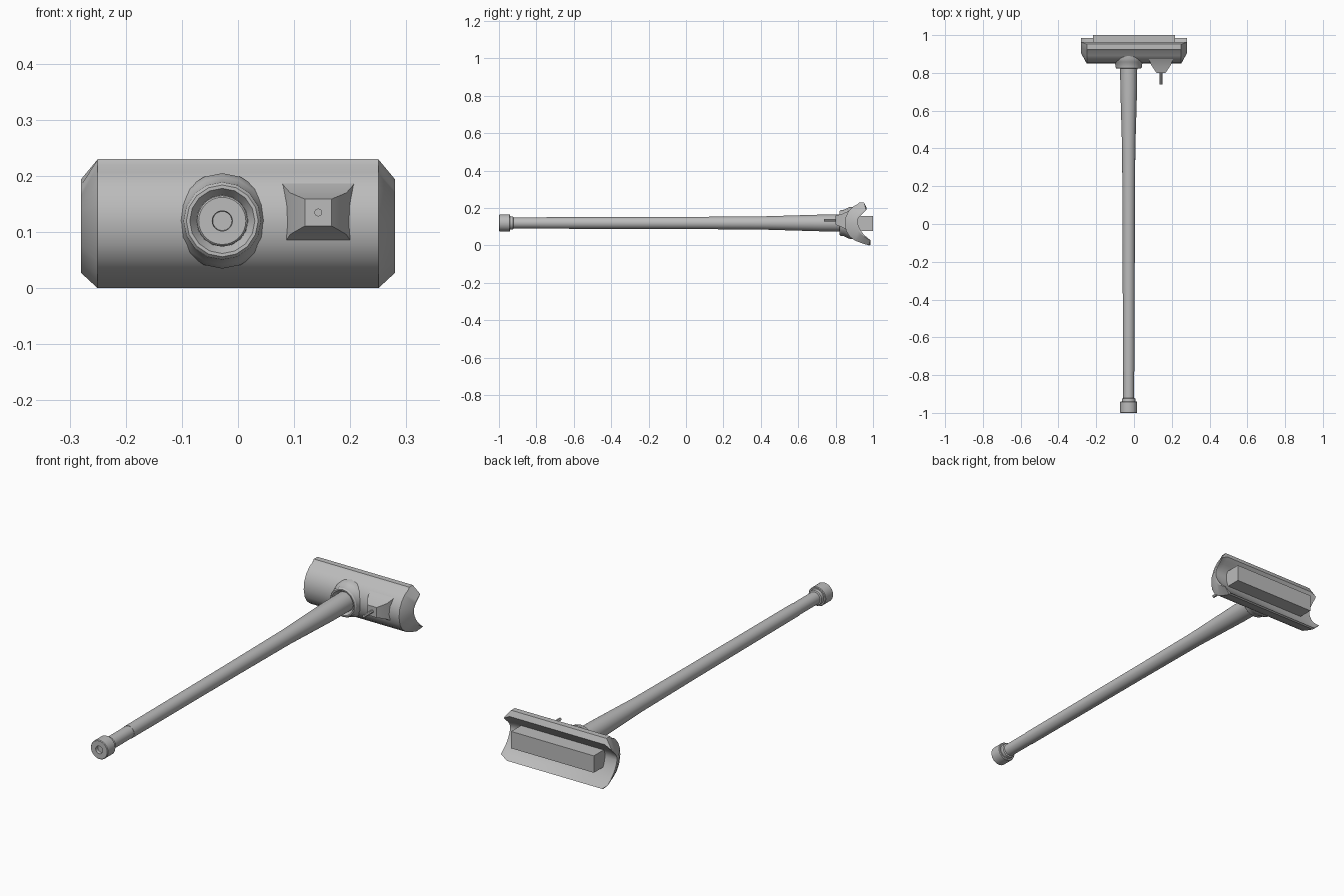
import bpy, bmesh, math

if "Cube" in bpy.data.objects:
    bpy.data.objects.remove(bpy.data.objects["Cube"])

grey = bpy.data.materials.new("plain grey")
grey.diffuse_color = (0.5, 0.5, 0.5, 1)
grey.use_nodes = True
grey.node_tree.nodes["Principled BSDF"].inputs["Base Color"].default_value = grey.diffuse_color


def loft(name, sections, smooth=30):
    """Skin a list of closed sections (equal point counts) and cap both ends."""
    bm = bmesh.new()
    rings = [[bm.verts.new(p) for p in s] for s in sections]
    n = len(rings[0])
    for a, b in zip(rings, rings[1:]):
        for i in range(n):
            j = (i + 1) % n
            bm.faces.new((a[i], a[j], b[j], b[i]))
    bm.faces.new(rings[0][::-1])
    bm.faces.new(rings[-1])
    bmesh.ops.recalc_face_normals(bm, faces=bm.faces)
    me = bpy.data.meshes.new(name)
    bm.to_mesh(me)
    bm.free()
    ob = bpy.data.objects.new(name, me)
    bpy.context.collection.objects.link(ob)
    me.materials.append(grey)
    bpy.ops.object.select_all(action='DESELECT')
    ob.select_set(True)
    bpy.context.view_layer.objects.active = ob
    bpy.ops.object.shade_smooth_by_angle(angle=math.radians(smooth))
    return ob


def turned(name, profile, x, z, sides=32):
    """Round part along y from (y, radius) pairs."""
    return loft(name, [[(x + r * math.cos(2 * math.pi * i / sides), y,
                         z + r * math.sin(2 * math.pi * i / sides))
                        for i in range(sides)] for y, r in profile])


def rect(y, hx, hz, x, z):
    return [(x - hx, y, z - hz), (x + hx, y, z - hz),
            (x + hx, y, z + hz), (x - hx, y, z + hz)]


# Curved head shell: outer and inner (y, z) lines, paired from lower to upper lip
outer = [(0.978, 0.0), (0.94, 0.012), (0.905, 0.025), (0.875, 0.047), (0.856, 0.078),
         (0.849, 0.115), (0.853, 0.150), (0.868, 0.182), (0.892, 0.207),
         (0.918, 0.220), (0.925, 0.230), (0.952, 0.230)]
inner = [(0.986, 0.004), (0.965, 0.025), (0.947, 0.047), (0.933, 0.070), (0.923, 0.095),
         (0.917, 0.120), (0.917, 0.135), (0.922, 0.150), (0.930, 0.163),
         (0.940, 0.176), (0.952, 0.188), (0.964, 0.205)]


def shell_section(x, taper):
    out = []
    for o, i in zip(outer, inner):
        y, z = (a + (b - a) * taper for a, b in zip(o, i))
        out.append((y, z))
    pts = out + inner[::-1]
    if taper:  # the ends also draw in at the lips
        pts = [(y, 0.025 + z * (0.185 / 0.23)) for y, z in pts]
    return [(x, y, z) for y, z in pts]


loft("head_shell", [shell_section(-0.28, 0.8), shell_section(-0.25, 0),
                    shell_section(0.25, 0), shell_section(0.28, 0.8)])

# Pad held in the hollow of the shell
loft("back_pad", [rect(0.905, 0.217, 0.04, 0, 0.117),
                  rect(1.0, 0.217, 0.04, 0, 0.117)])

# Handle on its axis, widening toward the head
HX, HZ = -0.028, 0.12
turned("handle", [(-0.96, 0.029), (-0.78, 0.029), (-0.78, 0.0305), (0, 0.0325),
                  (0.4, 0.035), (0.6, 0.041), (0.72, 0.0445), (0.86, 0.0455)], HX, HZ)

# End cap with a small hole in its face
turned("end_cap", [(-0.985, 0.017), (-1.0, 0.018), (-1.0, 0.042), (-0.997, 0.045),
                   (-0.943, 0.045), (-0.94, 0.042), (-0.94, 0.036),
                   (-0.925, 0.035), (-0.922, 0.029)], HX, HZ)

# Socket collar, hollow at the front where the handle enters
turned("socket_collar", [(0.84, 0.046), (0.822, 0.058), (0.822, 0.064), (0.828, 0.069),
                         (0.845, 0.071), (0.858, 0.078), (0.875, 0.085),
                         (0.905, 0.085)], HX, HZ, 16)

# Flared square spout and its pin
SX, SZ = 0.143, 0.135
loft("spout", [rect(y, hx, hz, SX, SZ - dz) for y, hx, hz, dz in
               [(0.80, 0.024, 0.024, 0), (0.838, 0.050, 0.037, 0.002),
                (0.862, 0.060, 0.050, 0.004), (0.88, 0.067, 0.064, 0.008),
                (0.90, 0.077, 0.078, 0.011)]], 20)
turned("spout_pin", [(0.738, 0.007), (0.81, 0.007)], SX, SZ, 12)
